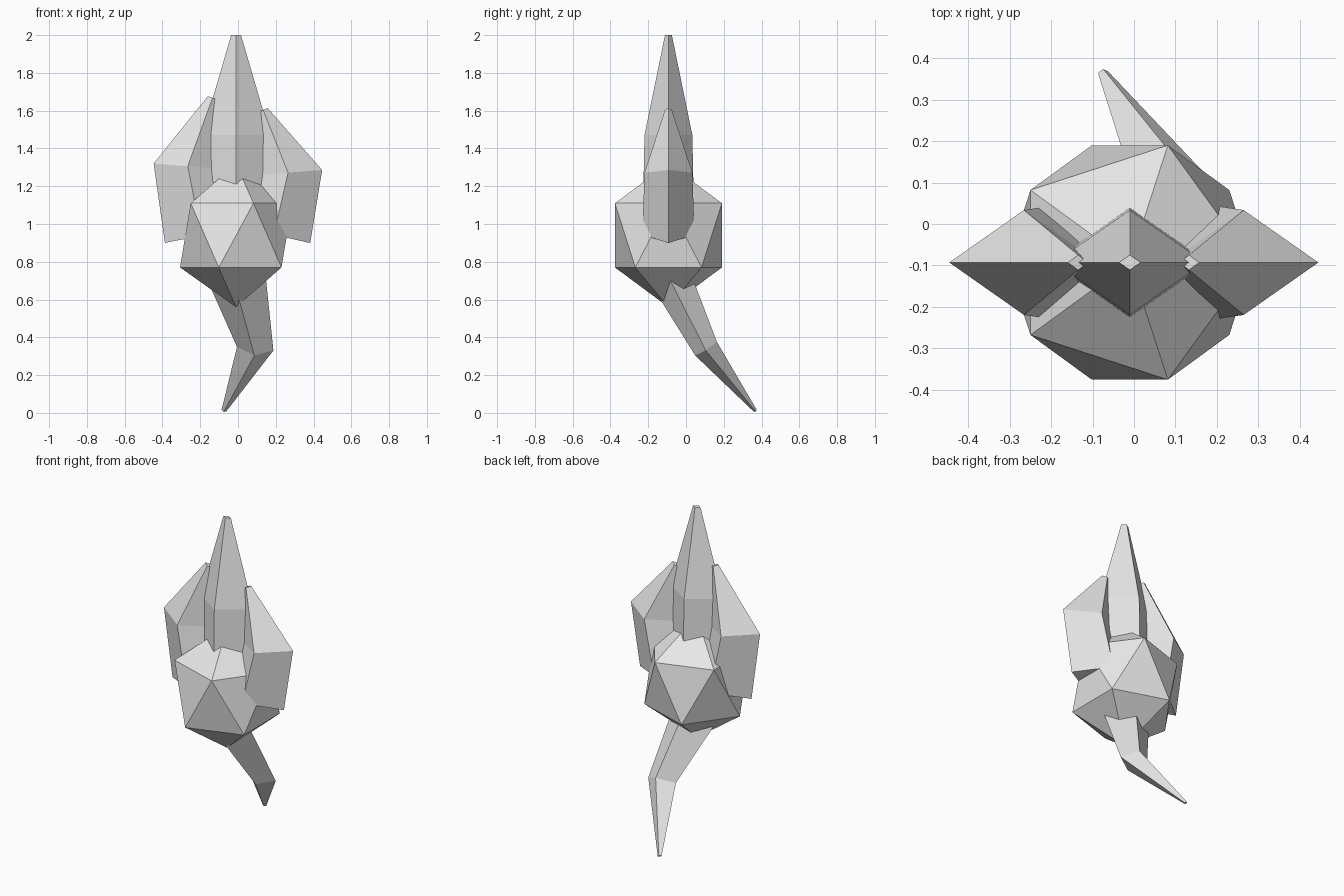
import bpy, bmesh
from mathutils import Vector, Matrix

if "Cube" in bpy.data.objects:
    bpy.data.objects.remove(bpy.data.objects["Cube"])

grey = bpy.data.materials.new("pale grey")
grey.diffuse_color = (0.8, 0.8, 0.8, 1)
grey.use_nodes = True
grey.node_tree.nodes["Principled BSDF"].inputs["Base Color"].default_value = grey.diffuse_color

CX, CY = -0.01, -0.093   # axis of the body


def finish(name, bm):
    bmesh.ops.recalc_face_normals(bm, faces=bm.faces)
    me = bpy.data.meshes.new(name)
    bm.to_mesh(me)
    bm.free()
    me.materials.append(grey)
    ob = bpy.data.objects.new(name, me)
    bpy.context.collection.objects.link(ob)
    return ob


def blade(name, path, radii, ref=(1, 0, 0), flat=0.7):
    """Flattened four-sided section swept along a bent path, closed at both ends."""
    pts = [Vector(p) for p in path]
    seg = [(b - a).normalized() for a, b in zip(pts, pts[1:])]
    bm = bmesh.new()
    rings = []
    for i, (p, r) in enumerate(zip(pts, radii)):
        t = (seg[max(i - 1, 0)] + seg[min(i, len(seg) - 1)]).normalized()
        wide = Vector(ref)
        wide = (wide - t * wide.dot(t)).normalized()
        thin = t.cross(wide) * flat
        rings.append([bm.verts.new(p + d * r) for d in (wide, thin, -wide, -thin)])
    for a, b in zip(rings, rings[1:]):
        for k in range(4):
            n = (k + 1) % 4
            bm.faces.new((a[k], a[n], b[n], b[k]))
    bm.faces.new(rings[0])
    bm.faces.new(rings[-1])
    return finish(name, bm)


# Faceted body
bm = bmesh.new()
bmesh.ops.create_icosphere(bm, subdivisions=1, radius=1)
bmesh.ops.transform(bm, verts=bm.verts, matrix=Matrix.Translation((CX, CY, 0.94))
                    @ Matrix.Diagonal((0.332, 0.333, 0.38, 1)))
finish("body", bm)

# Three upright blades
R = (0.197, 0.181, 0.026)
blade("centre_blade", [(CX, CY, 0.94), (CX, CY, 1.47), (CX, CY, 2.0)], R)
blade("right_blade", [(0.19, CY, 0.943), (0.265, CY, 1.272), (0.133, CY, 1.604)], R)
blade("left_blade", [(-0.194, CY, 0.938), (-0.266, CY, 1.306), (-0.135, CY, 1.668)], R)

# Bent tail
blade("tail", [(-0.015, -0.098, 0.75), (0.091, 0.106, 0.34), (-0.075, 0.367, 0.011)],
      (0.16, 0.097, 0.013), ref=(1, 0, -0.12))
